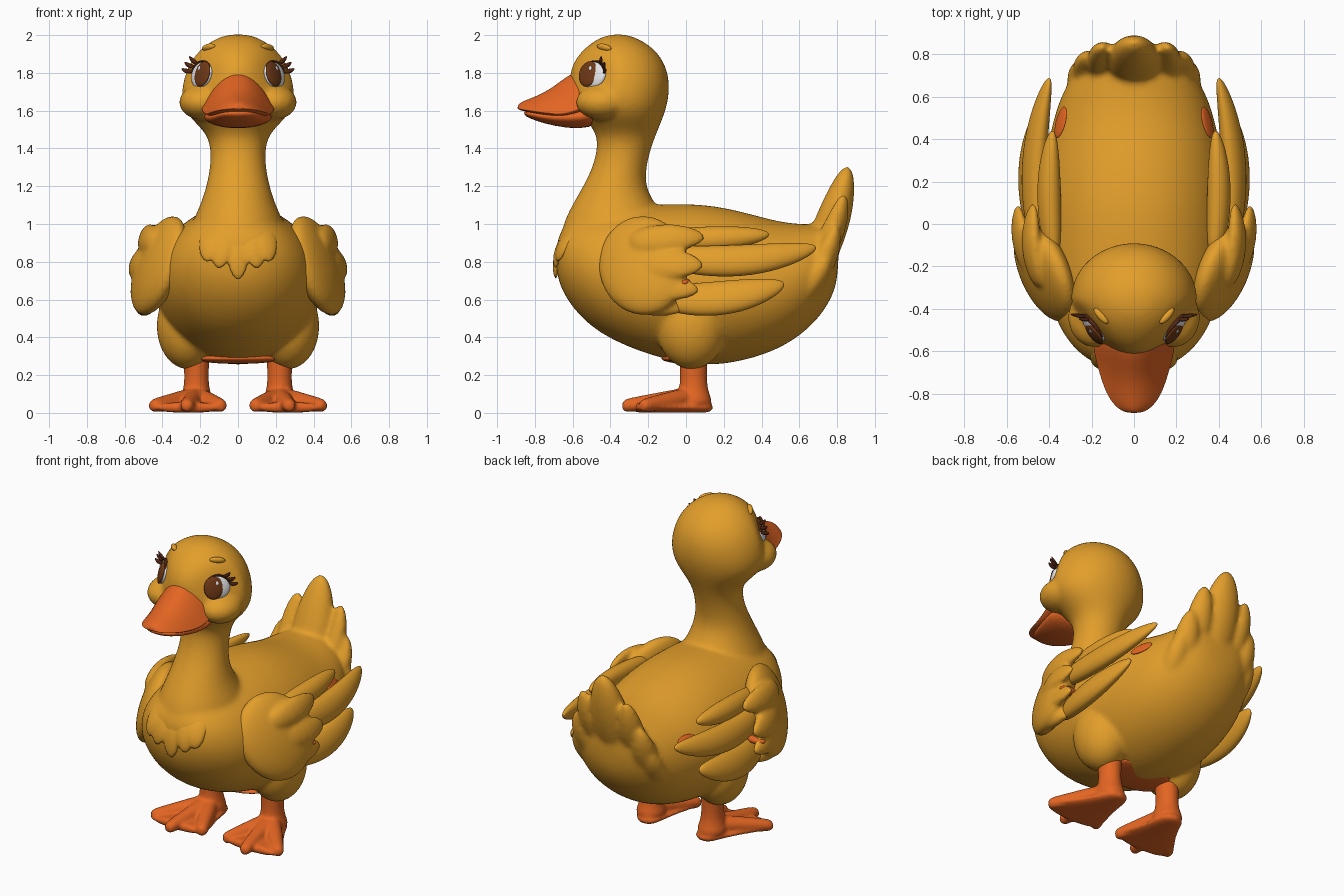
import bpy, bmesh
from math import sin, cos, pi, radians
from mathutils import Vector, Matrix
from mathutils.bvhtree import BVHTree

cube = bpy.data.objects.get("Cube")
if cube:
    bpy.data.objects.remove(cube)


def material(name, rgb):
    m = bpy.data.materials.new(name)
    m.use_nodes = True
    m.diffuse_color = (*rgb, 1)
    node = next(n for n in m.node_tree.nodes if n.type == 'BSDF_PRINCIPLED')
    node.inputs["Base Color"].default_value = (*rgb, 1)
    node.inputs["Roughness"].default_value = 0.7
    return m


YELLOW = material("golden yellow", (0.77, 0.345, 0.024))
ORANGE = material("bill orange", (0.77, 0.13, 0.016))
WHITE = material("eye white", (0.78, 0.78, 0.8))
BROWN = material("iris brown", (0.16, 0.04, 0.008))
DARK = material("lash brown", (0.08, 0.018, 0.006))
V = Vector
UP = V((0, 0, 1))


def loft(bm, rings, segs=24, power=1, under=1):
    """Skin rings of (centre, half-width vector, half-height vector, optional lower-half power)."""
    rows = []
    for c, u, v, *low in rings:
        row = []
        for i in range(segs):
            a = 2 * pi * i / segs
            s = sin(a) ** power if 0 < a < pi else -under * abs(sin(a)) ** (low[0] if low else 1)
            row.append(bm.verts.new(V(c) + V(u) * cos(a) + V(v) * s))
        rows.append(row)
    for p, q in zip(rows, rows[1:]):
        for i in range(segs):
            j = (i + 1) % segs
            bm.faces.new((p[i], p[j], q[j], q[i]))
    bm.faces.new(rows[0])
    bm.faces.new(rows[-1])


def ball(bm, c, u, v, w):
    m = Matrix((u, v, w)).transposed().to_4x4()
    m.translation = V(c)
    bmesh.ops.create_uvsphere(bm, u_segments=24, v_segments=14, radius=1, matrix=m)


def feather(bm, a, b, width, thick, normal, bend=(0, 0, 0)):
    """Leaf-shaped flat feather from a to b, bowed by bend."""
    a, b, bend = V(a), V(b), V(bend)
    axis = (b - a).normalized()
    side = axis.cross(V(normal)).normalized()
    n = side.cross(axis)
    shape = ((0, .5), (.15, .85), (.4, 1), (.65, .95), (.85, .68), (.96, .38), (1, .12))
    loft(bm, [(a.lerp(b, t) + bend * 4 * t * (1 - t), side * width * s, n * thick * s)
              for t, s in shape], 12)


def finish(name, bm, mat, mirror=True, subdiv=1, voxel=0, smooth=0):
    bmesh.ops.recalc_face_normals(bm, faces=bm.faces)
    for f in bm.faces:
        f.smooth = True
    me = bpy.data.meshes.new(name)
    bm.to_mesh(me)
    bm.free()
    me.materials.append(mat)
    ob = bpy.data.objects.new(name, me)
    bpy.context.collection.objects.link(ob)
    if mirror:
        ob.modifiers.new("Mirror", 'MIRROR').use_mirror_merge = False
    if subdiv:
        ob.modifiers.new("Subdivision", 'SUBSURF').levels = subdiv
        ob.modifiers["Subdivision"].render_levels = subdiv
    if voxel:
        r = ob.modifiers.new("Fuse", 'REMESH')
        r.mode, r.voxel_size, r.use_smooth_shade = 'VOXEL', voxel, True
        s = ob.modifiers.new("Soften", 'SMOOTH')
        s.factor, s.iterations = 0.5, smooth
    return ob


# Body, neck, head, cheeks, thighs and tail fan fused into one skin
bm = bmesh.new()
trunk = ((-.69, .74, .9, .1), (-.64, .6, 1.02, .24), (-.5, .44, 1.08, .36), (-.3, .34, 1.1, .42),
         (-.1, .275, 1.11, .44), (.1, .242, 1.11, .44), (.3, .268, 1.07, .425), (.5, .335, 1.01, .385),
         (.65, .44, 1.0, .33), (.75, .56, 1.0, .25), (.81, .7, .98, .14))
loft(bm, [((0, y, (lo + hi) / 2), (w, 0, 0), (0, 0, (hi - lo) / 2)) for y, lo, hi, w in trunk])
neck = ((.75, -.66, 0, .25, 1), (.9, -.67, 0, .27, 1), (1.0, -.655, -.08, .25, 1),
        (1.1, -.605, -.16, .2, 1), (1.2, -.545, -.215, .168, 1), (1.3, -.495, -.21, .148, 1),
        (1.4, -.47, -.185, .145, 1), (1.48, -.475, -.155, .168, 1), (1.55, -.53, -.125, .245, 1),
        (1.62, -.59, -.1, .295, 1.1), (1.7, -.62, -.085, .303, 1.5), (1.79, -.625, -.09, .285, 2.4),
        (1.87, -.595, -.12, .248, 1.8), (1.94, -.53, -.18, .187, 1.1), (1.985, -.46, -.26, .11, 1),
        (2.004, -.4, -.32, .05, 1))
loft(bm, [((0, (f + b) / 2, z), (w, 0, 0), (0, (b - f) / 2, 0), p) for z, f, b, w, p in neck])
feather(bm, (0, .6, .6), (0, .86, 1.305), .14, .1, (0, 1, -.3), (0, .025, 0))
for s in (-1, 1):
    ball(bm, (s * .185, -.44, 1.645), (.128, 0, 0), (0, .145, 0), (0, 0, .095))
    ball(bm, (s * .265, .03, .46), (.168, 0, 0), (0, .19, 0), (0, 0, .23))
    for base, tip, w in (((.1, .6, .65), (.155, .84, 1.16), .085), ((.16, .56, .55), (.225, .8, .99), .085),
                         ((.2, .48, .5), (.255, .765, .85), .075)):
        feather(bm, (s * base[0], *base[1:]), (s * tip[0], *tip[1:]), w, .065, (s * .5, 1, -.3),
                (s * .02, .035, 0))
body = finish("body", bm, YELLOW, False, 2, .014, 8)
bpy.context.view_layer.update()
skin = BVHTree.FromObject(body, bpy.context.evaluated_depsgraph_get())


def on_skin(origin, direction):
    p, n = skin.ray_cast(V(origin), V(direction))[:2]
    return p, n


def from_front(x, z):
    return on_skin((x, -2, z), (0, 1, 0))


# Breast bib with scalloped tips, its upper ends buried in the neck
bm = bmesh.new()
for x, tip in ((0, .71), (.095, .765), (-.095, .765), (.155, .8), (-.155, .8)):
    a = from_front(x * .85, 1.02)[0] + V((0, .06, 0))
    b, n = from_front(x, tip)
    b += n * .016
    m = from_front(x * .95, (1.02 + tip) / 2)[0]
    feather(bm, a, b, .07, .026, n, m - (a + b) / 2 + V((0, .016, 0)))
finish("breast_bib", bm, YELLOW, False, 1, .01, 5)

# Wings: rounded shoulder with lobes, long feathers behind it
d, u = V((.35, .94, 0)).normalized(), V((-.31, 0, .95)).normalized()
n = d.cross(u).normalized()
bm = bmesh.new()
ball(bm, (.42, -.225, .78), d * .255, u * .28, n * .095)
for tip, z0, w in (((.475, .1, .93), .9, .085), ((.55, .09, .78), .78, .095),
                   ((.54, .07, .65), .66, .08), ((.48, -.01, .55), .58, .065)):
    feather(bm, (.44, -.3, z0), tip, w, .045, n, n * .03)
finish("wing_shoulder", bm, YELLOW, voxel=.012, smooth=7)
bm = bmesh.new()
for a, b, w, bend in (((.38, -.15, .92), (.385, .44, .945), .07, (.02, 0, -.01)),
                      ((.44, -.15, .83), (.4, .69, .875), .092, (.055, 0, -.05)),
                      ((.43, -.15, .61), (.46, .52, .68), .1, (.045, 0, -.04))):
    feather(bm, a, b, w, .058, (1, 0, .35), bend)
finish("wing_feathers", bm, YELLOW, subdiv=2)

# Orange patches behind the wings, between their lobes, and between the legs
bm = bmesh.new()
p, n = on_skin((2, .48, .82), (-1, 0, 0))
t = UP.cross(n).normalized()
ball(bm, p, t * .075, n.cross(t) * .045, n * .012)
ball(bm, (.5, -.01, .69), (.06, 0, 0), (0, .035, 0), (0, 0, .024))
finish("side_patches", bm, ORANGE, subdiv=0)
bm = bmesh.new()
p, n = on_skin((0, .02, -1), (0, 0, 1))
ball(bm, p + V((0, 0, .025)), (.23, 0, 0), (0, .15, 0), (0, 0, .029))
finish("belly_patch", bm, ORANGE, False, 0)

# Legs and webbed feet
bm = bmesh.new()
loft(bm, [((.22, .04, z), (r, 0, 0), (0, r * 1.1, 0))
          for z, r in ((.03, .1), (.08, .086), (.13, .068), (.22, .064), (.34, .08))], 16)
web = ((.15, .21, .055), (.06, .215, .09), (-.06, .24, .13), (-.16, .262, .19), (-.23, .266, .205),
       (-.275, .268, .18))
loft(bm, [((x, y, .029), (w, 0, 0), (0, 0, .029)) for y, x, w in web], 16)
for tip in ((.08, -.265), (.275, -.34), (.46, -.24)):
    a, b = V((.22, .03, .085)), V((*tip, .036))
    side = (b - a).cross(UP).normalized()
    loft(bm, [(a.lerp(b, t), side * r, UP * r) for t, r in
              ((0, .062), (.4, .05), (.8, .042), (.95, .037), (1, .022))], 12)
finish("foot", bm, ORANGE, voxel=.01, smooth=5)

# Bill
bm = bmesh.new()
upper = ((-.48, 1.64, .185, .18), (-.57, 1.61, .198, .21), (-.64, 1.585, .182, .195), (-.72, 1.585, .16, .13),
         (-.8, 1.595, .132, .08), (-.86, 1.605, .092, .048), (-.893, 1.61, .042, .022))
loft(bm, [((0, y, z), (w, 0, 0), (0, 0, h)) for y, z, w, h in upper], 24, 2.2, .15)
finish("upper_bill", bm, ORANGE, False, 2)
bm = bmesh.new()
lower = ((-.46, 1.585, .178, .06), (-.56, 1.565, .188, .066), (-.7, 1.56, .148, .042),
         (-.8, 1.575, .108, .028), (-.86, 1.588, .06, .014))
loft(bm, [((0, y, z), (w, 0, 0), (0, 0, h)) for y, z, w, h in lower])
finish("lower_bill", bm, ORANGE, False, 1)

# Eyes, lashes and brows
c, n = from_front(.192, 1.79)
t = UP.cross(n).normalized()
v = n.cross(t)
iris = c - t * .026
for name, mat, p, (a, b, h) in (
        ("eye_white", WHITE, c, (.08, .074, .026)),
        ("iris", BROWN, iris + n * .017, (.06, .069, .016)),
        ("eye_glint", WHITE, iris + t * .02 + v * .028 + n * .03, (.01, .012, .004))):
    bm = bmesh.new()
    ball(bm, p, t * a, v * b, n * h)
    finish(name, bm, mat, subdiv=0)


def rim(deg, k=1.0):
    a = radians(deg)
    return c + t * .078 * k * cos(a) + v * .074 * k * sin(a) + n * .006


bm = bmesh.new()
loft(bm, [(rim(a), (rim(a, 1.1) - rim(a)) * s, n * .014 * s) for a, s in
          ((5, .3), (25, 1), (50, 1.1), (75, 1), (100, .8), (125, .6), (145, .2))], 8)
for a in (14, 34, 56):
    feather(bm, rim(a, .95), rim(a - 4, 1.5) + n * .045, .013, .009, n, v * -.006)
finish("eyelashes", bm, DARK)

bm = bmesh.new()
p, n = from_front(.155, 1.935)
t = UP.cross(n).normalized()
v = n.cross(t)
ball(bm, p, (t - v * .2) * .048, v * .018, n * .02)
finish("eyebrow", bm, YELLOW, subdiv=0)
